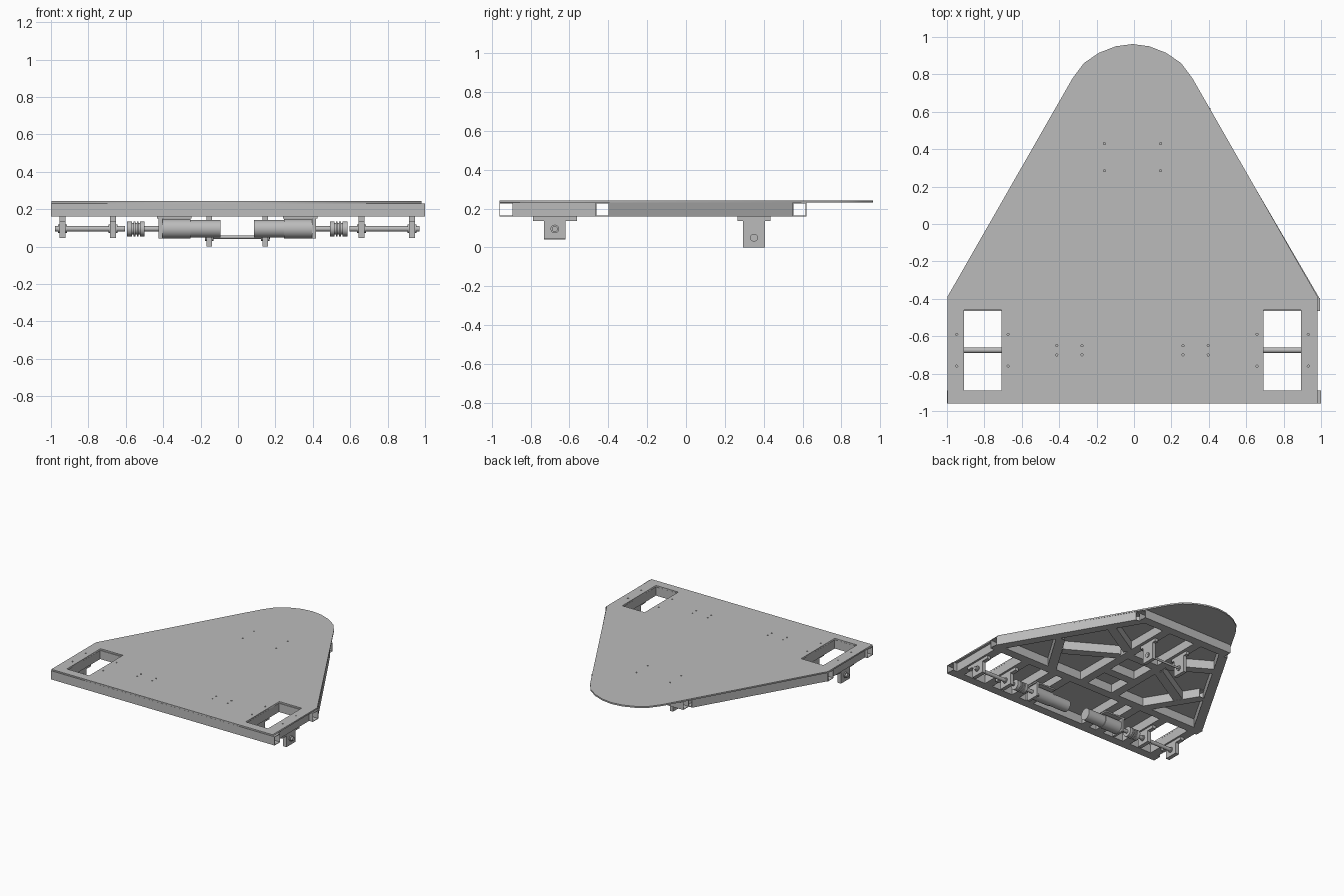
import bpy, bmesh, math
from mathutils import Vector, Matrix

if "Cube" in bpy.data.objects:
    bpy.data.objects.remove(bpy.data.objects["Cube"])

grey = bpy.data.materials.new("plain grey")
grey.use_nodes = True
COLOUR = (0.5, 0.5, 0.5, 1)
grey.diffuse_color = COLOUR
grey.node_tree.nodes["Principled BSDF"].inputs["Base Color"].default_value = COLOUR

MID, LOW, TOP = 0.195, 0.16, 0.23      # tube frame heights
AXLE_Y, AXLE_Z = -0.675, 0.095         # drive axle line
SHIFT = -0.008                         # plate and drive sit slightly to one side


def finish(name, bm, smooth=False):
    bmesh.ops.recalc_face_normals(bm, faces=bm.faces)
    mesh = bpy.data.meshes.new(name)
    bm.to_mesh(mesh)
    bm.free()
    mesh.materials.append(grey)
    ob = bpy.data.objects.new(name, mesh)
    bpy.context.collection.objects.link(ob)
    if smooth:
        bpy.ops.object.select_all(action="DESELECT")
        ob.select_set(True)
        bpy.context.view_layer.objects.active = ob
        bpy.ops.object.shade_smooth_by_angle(angle=math.radians(35))
    return ob


def tube(name, a, b, width=0.07, square_to=None, wall=0.004):
    """Hollow open-ended box tube; square_to shears the ends into a mitre."""
    a, b = Vector((*a, MID)), Vector((*b, MID))
    run = (b - a).normalized()
    side = Vector((-run.y, run.x, 0))
    if square_to:
        side = Vector(square_to) / abs(Vector(square_to).dot(side))
    bm = bmesh.new()
    rings = []
    for inset in (0, wall):
        w, h = width / 2 - inset, (TOP - LOW) / 2 - inset
        for end in (a, b):
            rings.append([bm.verts.new(end + side * w * s + Vector((0, 0, h * t)))
                          for s, t in ((-1, -1), (1, -1), (1, 1), (-1, 1))])
    for p, q in ((0, 1), (2, 3), (0, 2), (1, 3)):
        for i in range(4):
            j = (i + 1) % 4
            bm.faces.new((rings[p][i], rings[p][j], rings[q][j], rings[q][i]))
    return finish(name, bm)


def box(name, x, y, z):
    bm = bmesh.new()
    bmesh.ops.create_cube(bm, size=1)
    for v in bm.verts:
        for axis, span in enumerate((x, y, z)):
            v.co[axis] = (span[0] + span[1]) / 2 + v.co[axis] * (span[1] - span[0])
    return finish(name, bm)


def rod(name, x0, x1, radius, y=AXLE_Y, z=AXLE_Z):
    """Cylinder along x."""
    bm = bmesh.new()
    bmesh.ops.create_cone(bm, cap_ends=True, segments=24, radius1=radius,
                          radius2=radius, depth=abs(x1 - x0))
    bmesh.ops.transform(bm, verts=bm.verts, matrix=Matrix.Translation(
        ((x0 + x1) / 2, y, z)) @ Matrix.Rotation(math.pi / 2, 4, "Y"))
    return finish(name, bm, True)


def bracket(name, x, y, half, flange, bottom, thick=0.032):
    """T-shaped bearing bracket hanging below the frame."""
    half_profile = [(half, bottom), (half, 0.135), (flange, 0.135), (flange, LOW)]
    profile = half_profile + [(-u, z) for u, z in reversed(half_profile)]
    bm = bmesh.new()
    face = bm.faces.new([bm.verts.new((x - thick / 2, y + u, z)) for u, z in profile])
    out = bmesh.ops.extrude_face_region(bm, geom=[face])["geom"]
    bmesh.ops.translate(bm, vec=(thick, 0, 0),
                        verts=[v for v in out if isinstance(v, bmesh.types.BMVert)])
    return finish(name, bm)


# Top plate: outline with wheel openings and screw holes
curve = bpy.data.curves.new("top_plate", "CURVE")
curve.dimensions, curve.fill_mode, curve.extrude = "2D", "BOTH", 0.006


def loop(points):
    spline = curve.splines.new("POLY")
    spline.points.add(len(points) - 1)
    for p, (x, y) in zip(spline.points, points):
        p.co = (x + SHIFT, y, 0, 1)
    spline.use_cyclic_u = True


half = [(0.99, -0.96), (0.99, -0.39), (0.32, 0.78), (0.26, 0.86), (0.18, 0.915), (0.09, 0.95)]
loop(half + [(0, 0.962)] + [(-x, y) for x, y in reversed(half)])
screws = [(0.15, 0.43), (0.15, 0.285)]
screws += [(x, y) for x in (0.94, 0.665) for y in (-0.59, -0.76)]
screws += [(x, y) for x in (0.405, 0.27) for y in (-0.65, -0.70)]
for s in (-1, 1):
    loop([(s * x, y) for x, y in ((0.7, -0.89), (0.9, -0.89), (0.9, -0.46), (0.7, -0.46))])
    for x, y in screws:
        loop([(s * x + 0.006 * math.cos(k * math.pi / 4), y + 0.006 * math.sin(k * math.pi / 4))
              for k in range(8)])
plate = bpy.data.objects.new("top_plate", curve)
plate.location.z = TOP + 0.0065
bpy.context.collection.objects.link(plate)
curve.materials.append(grey)
bpy.ops.object.select_all(action="DESELECT")
plate.select_set(True)
bpy.context.view_layer.objects.active = plate
bpy.ops.object.convert(target="MESH")

# Cross tubes of the frame
tube("front_tube", (-1, -0.925), (1, -0.925))
tube("middle_tube", (-0.995, -0.43), (0.995, -0.43))
tube("back_tube", (-0.41, 0.585), (0.41, 0.585))
tube("spine_cross_tube", (-0.115, 0.1), (0.115, 0.1))
tube("lower_spine_cross_tube", (-0.115, -0.17), (0.115, -0.17))

for s, tag in ((1, "left"), (-1, "right")):
    # Frame sides and inner braces
    tube(tag + "_slanted_tube", (s * 0.95, -0.395), (s * 0.40, 0.55), square_to=(1, 0, 0))
    for part, x in (("outer", 0.935), ("inner", 0.665), ("motor_outer", 0.405), ("motor_inner", 0.27)):
        tube(f"{tag}_{part}_tube", (s * x + SHIFT, -0.89), (s * x + SHIFT, -0.465))
    tube(tag + "_spine_tube", (s * 0.15, -0.395), (s * 0.15, 0.55))
    tube(tag + "_corner_brace", (s * 0.69, -0.02), (s * 0.46, -0.395), square_to=(1, 0, 0))
    tube(tag + "_middle_brace", (s * 0.56, -0.16), (s * 0.185, 0.06))
    tube(tag + "_upper_brace", (s * 0.49, 0.33), (s * 0.185, 0.15))

    # Wheel axle with its bearings
    c = SHIFT / 2
    for part, x in (("outer", 0.934), ("inner", 0.664)):
        bracket(f"{tag}_{part}_bearing_bracket", s * x + c, AXLE_Y, 0.056, 0.113, 0.045)
        rod(f"{tag}_{part}_bearing", s * (x - 0.024) + c, s * (x + 0.024) + c, 0.022)
    rod(tag + "_wheel_axle", s * 0.6 + c, s * 0.975 + c, 0.015)

    # Flexible coupling with grooves
    rod(tag + "_coupling_core", s * 0.495 + c, s * 0.59 + c, 0.03)
    for k, (x0, x1) in enumerate(((0.495, 0.52), (0.527, 0.537), (0.545, 0.555), (0.562, 0.59))):
        rod(f"{tag}_coupling_ring_{k}", s * x0 + c, s * x1 + c, 0.04)
    rod(tag + "_motor_shaft", s * 0.41 + c, s * 0.5 + c, 0.014)

    # Geared motor and its mount
    rod(tag + "_motor_body", s * 0.09 + c, s * 0.25 + c, 0.047)
    rod(tag + "_gearbox", s * 0.25 + c, s * 0.4 + c, 0.052)
    plate_x = sorted((s * 0.4 + c, s * 0.42 + c))
    box(tag + "_motor_face_plate", plate_x, (-0.73, -0.62), (0.042, LOW))
    box(tag + "_motor_top_plate", sorted((s * 0.245 + c, s * 0.43 + c)), (-0.73, -0.62), (0.149, LOW))

    # Rear caster brackets
    bracket(tag + "_caster_bracket", s * 0.15 + c, 0.35, 0.056, 0.085, 0, 0.028)
    rod(tag + "_caster_bearing", s * 0.128 + c, s * 0.172 + c, 0.02, 0.35, 0.05)
rod("caster_axle", -0.17, 0.17, 0.009, 0.35, 0.05)
